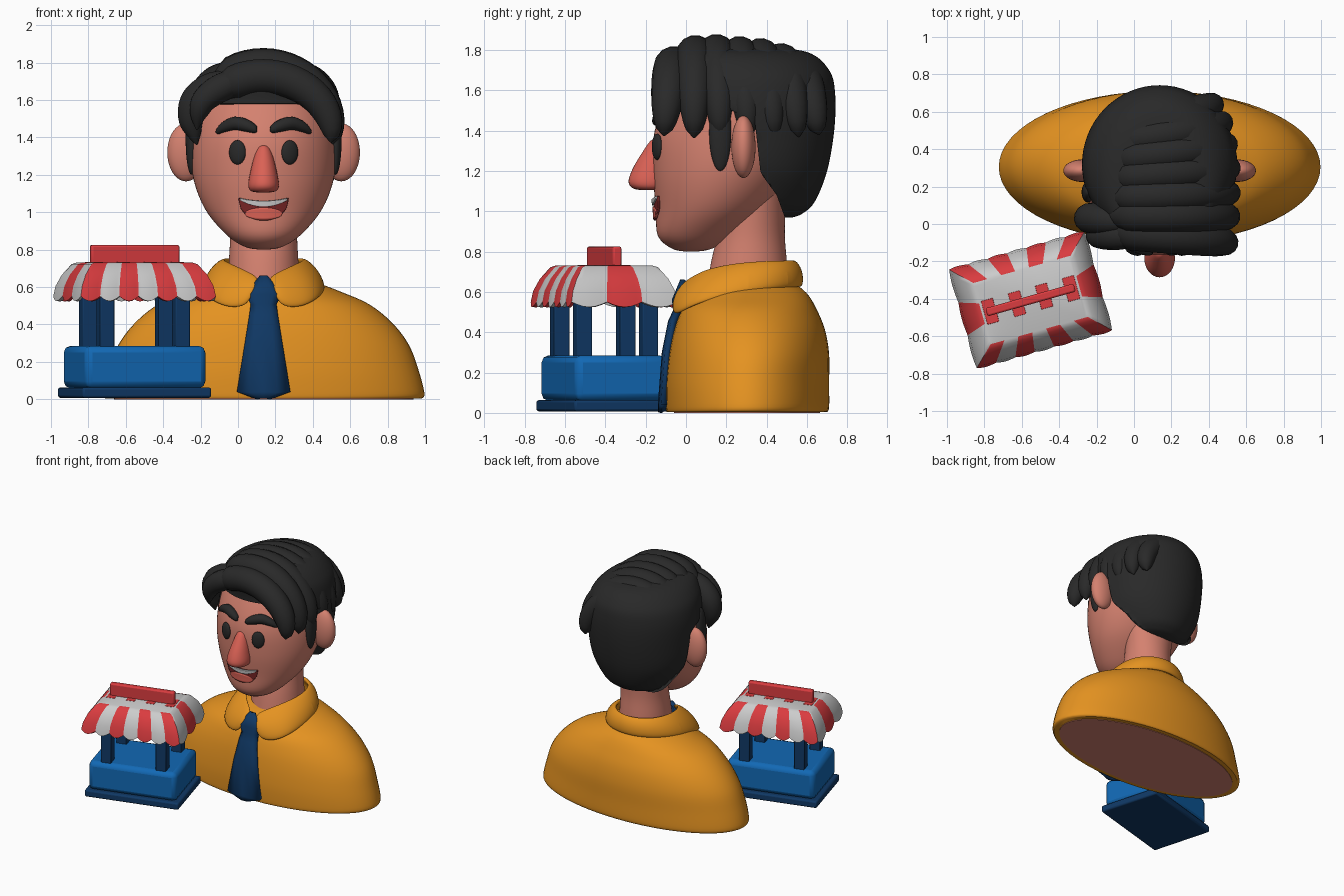
import bpy, bmesh, math
from mathutils import Matrix, Vector

if "Cube" in bpy.data.objects:
    bpy.data.objects.remove(bpy.data.objects["Cube"])

CX = 0.137  # symmetry line of the person


def material(name, *c):
    m = bpy.data.materials.new(name)
    m.diffuse_color = (*c, 1)
    m.use_nodes = True
    m.node_tree.nodes["Principled BSDF"].inputs["Base Color"].default_value = m.diffuse_color
    return m


SKIN = material("skin", .66, .22, .16)
ROSE = material("rose", .70, .12, .09)
ORANGE = material("orange", .78, .29, .015)
HAIR = material("hair", .022, .022, .022)
BLUE = material("blue", .006, .14, .46)
NAVY = material("navy", .005, .04, .13)
RED = material("red", .70, .045, .05)
WHITE = material("white", .68, .68, .68)
DARK = material("mouth_dark", .2, .02, .02)


def smooth(rows, k=5):
    """Catmull-Rom resampling of a short list of tuples."""
    out, n = [], len(rows)
    for i in range(n - 1):
        a, b, c, d = (Vector(rows[min(max(i + o, 0), n - 1)]) for o in (-1, 0, 1, 2))
        for j in range(k):
            t = j / k
            out.append(.5 * (2 * b + (c - a) * t + (2 * a - 5 * b + 4 * c - d) * t * t
                             + (3 * b - a - 3 * c + d) * t ** 3))
    return out + [Vector(rows[-1])]


def finish(ob, mats, angle=40):
    for m in mats:
        ob.data.materials.append(m)
    bpy.ops.object.select_all(action='DESELECT')
    ob.select_set(True)
    bpy.context.view_layer.objects.active = ob
    bpy.ops.object.shade_smooth_by_angle(angle=math.radians(angle))
    return ob


def grid(name, rows, mats, closed=False, caps=False, thick=0, subsurf=0):
    """Skin rows of points; optionally closed round, capped or thickened."""
    n = len(rows[0])
    faces = [(r * n + i, r * n + (i + 1) % n, (r + 1) * n + (i + 1) % n, (r + 1) * n + i)
             for r in range(len(rows) - 1) for i in range(n if closed else n - 1)]
    if caps:
        faces += [tuple(range(n)), tuple(range((len(rows) - 1) * n, len(rows) * n))]
    me = bpy.data.meshes.new(name)
    me.from_pydata([tuple(p) for r in rows for p in r], [], faces)
    bm = bmesh.new()
    bm.from_mesh(me)
    bmesh.ops.recalc_face_normals(bm, faces=bm.faces)
    bm.to_mesh(me)
    bm.free()
    ob = bpy.data.objects.new(name, me)
    bpy.context.collection.objects.link(ob)
    finish(ob, mats)
    if thick:
        s = ob.modifiers.new("thickness", 'SOLIDIFY')
        s.thickness, s.offset = thick, 0
    if subsurf:
        ob.modifiers.new("round", 'SUBSURF').levels = subsurf
    return ob


def loft(name, rows, mat, front_limit=None, n=64):
    """Stack of ellipses (z, half width, y front, y back); front can be cut flat."""
    rings = []
    for z, rx, y0, y1 in rows:
        lim = front_limit(z) if front_limit else -9
        rings.append([(CX + rx * math.cos(a),
                       max(lim, (y0 + y1) / 2 + (y1 - y0) / 2 * math.sin(a)), z)
                      for a in (2 * math.pi * i / n for i in range(n))])
    return grid(name, rings, [mat], closed=True, caps=True)


def tube(name, pts, mat):
    """Round strand through (x, y, z, radius) points."""
    cu = bpy.data.curves.new(name, 'CURVE')
    cu.dimensions, cu.bevel_depth, cu.bevel_resolution, cu.use_fill_caps = '3D', 1, 5, True
    sp = cu.splines.new('POLY')
    sp.points.add(len(pts) - 1)
    for p, q in zip(sp.points, pts):
        p.co, p.radius = (*q[:3], 1), max(q[3], .004)
    ob = bpy.data.objects.new(name, cu)
    bpy.context.collection.objects.link(ob)
    bpy.context.view_layer.objects.active = ob
    bpy.ops.object.select_all(action='DESELECT')
    ob.select_set(True)
    bpy.ops.object.convert(target='MESH')
    return finish(bpy.context.object, [mat], 60)


def ball(name, loc, size, mat, rot=0):
    bpy.ops.mesh.primitive_uv_sphere_add(segments=32, ring_count=20, location=loc, rotation=(0, 0, rot))
    ob = bpy.context.object
    ob.name, ob.scale = name, size
    return finish(ob, [mat])


def lookup(table, z):
    """Linear interpolation in rows whose first entry is z."""
    for a, b in zip(table, table[1:]):
        if z <= b[0]:
            t = max(0, (z - a[0]) / (b[0] - a[0]))
            return [p + (q - p) * t for p, q in zip(a, b)]
    return list(table[-1])


# torso with its skin coloured underside
loft("torso", smooth([(.004, .845, -.095, .70), (.03, .86, -.10, .71), (.15, .83, -.10, .71),
                      (.29, .777, -.085, .71), (.41, .686, -.06, .69), (.51, .56, -.02, .65),
                      (.58, .40, .05, .61), (.62, .296, .09, .57), (.66, .2, .12, .52)]), ORANGE)
loft("torso_underside", [(0, .80, -.06, .665), (.01, .80, -.06, .665)], SKIN)

# neck and head
loft("neck", smooth([(.6, .195, .10, .51), (.75, .185, .125, .50), (.9, .18, .16, .49), (1.1, .2, .2, .5)]), SKIN)
HEAD = smooth([(.80, .02, .0, .05), (.815, .10, -.07, .13), (.88, .20, -.14, .25), (1.02, .315, -.15, .42),
               (1.2, .38, -.165, .55), (1.4, .388, -.155, .62), (1.6, .36, -.07, .66),
               (1.73, .25, .03, .56), (1.78, .03, .25, .35)])
loft("head", HEAD, SKIN)


def face_y(x, z):
    _, rx, y0, y1 = lookup(HEAD, z)
    return (y0 + y1) / 2 - (y1 - y0) / 2 * math.sqrt(max(0, 1 - ((x - CX) / rx) ** 2))


# nose
loft("nose", smooth([(1.105, .03, -.22, -.14), (1.115, .07, -.265, -.10), (1.15, .082, -.285, -.08),
                     (1.22, .07, -.26, -.08), (1.31, .047, -.205, -.09), (1.35, .028, -.175, -.1),
                     (1.36, .005, -.15, -.12)]), ROSE, n=32)

# paired features: ears, eyes, brows, sideburns
for side, s in (("left", -1), ("right", 1)):
    ball(side + "_ear", (CX + s * .415, .285, 1.32), (.10, .06, .155), SKIN)
    x = CX + s * .14
    ball(side + "_eye", (x, face_y(x, 1.32) - .003, 1.32), (.047, .022, .065), HAIR, s * .38)
    brow = [(CX + s * d, face_y(CX + s * d, z) - .008, z, r) for d, z, r in
            ((.035, 1.44, .004), (.045, 1.442, .02), (.09, 1.462, .033), (.15, 1.475, .036),
             (.21, 1.455, .028), (.245, 1.43, .014), (.252, 1.425, .004))]
    tube(side + "_brow", smooth(brow, 4), HAIR)
    ball(side + "_sideburn", (CX + s * .385, .17, 1.39), (.032, .055, .19), HAIR)


# mouth: curved patches lying on the face
def patch(name, hw, top, bottom, lift, mat):
    rows = []
    for j in range(7):
        row = []
        for i in range(25):
            u = -1 + i / 12
            z = bottom(u) + (top(u) - bottom(u)) * j / 6
            row.append((CX + hw * u, face_y(CX + hw * u, z) - lift, z))
        rows.append(row)
    grid(name, rows, [mat], thick=.012)


def lip(u): return 1.06 + .015 * u * u
def jaw(u): return 1.068 - .113 * math.sqrt(max(0, 1 - u * u))


patch("mouth", .132, lip, jaw, .004, DARK)
patch("teeth", .125, lip, lambda u: 1.03 + .035 * u * u, .012, WHITE)
patch("tongue", .10, lambda u: .99 + .035 * math.sqrt(max(0, 1 - u * u)),
      lambda u: .993 - .033 * math.sqrt(max(0, 1 - u * u)), .010, ROSE)

# hair cap, cut flat in front of the ears and nape
LIMIT = [(.97, .49), (1.08, .45), (1.19, .37), (1.46, .34), (1.5, .22), (1.56, .1), (1.59, -.3)]
loft("hair_cap", smooth([(.97, .16, .2, .53), (.99, .23, .1, .58), (1.05, .30, .0, .64), (1.2, .385, -.08, .70),
                         (1.4, .412, -.11, .735), (1.58, .41, -.10, .74), (1.7, .37, -.11, .71),
                         (1.79, .26, -.07, .60), (1.82, .05, .2, .35)], 8),
     HAIR, lambda z: lookup(LIMIT, z)[1])

# swept strands: y left, y right, half width, height, thickness
for i, (yl, yr, w, h, r) in enumerate([
        (-.03, -.11, .345, .30, .095), (.05, .04, .355, .355, .095), (.14, .17, .36, .365, .09),
        (.24, .31, .36, .355, .09), (.33, .44, .345, .345, .09), (.42, .56, .32, .32, .09),
        (.50, .66, .27, .265, .09)]):
    pts = []
    for j in range(25):
        t = j / 24
        a = math.radians(150 - 160 * t)
        pts.append((CX + (w + .02 * t) * math.cos(a), yl + (yr - yl) * t, 1.425 + h * math.sin(a),
                    r * min(1, 4 * t + .15) * math.sqrt(max(0, 1 - t ** 5))))
    tube(f"hair_strand_{i + 1}", pts, HAIR)

# curled fringe on the left
tube("fringe_outer", smooth([(.03, 0, 1.73, .03), (-.12, .02, 1.68, .075), (-.22, .03, 1.60, .085),
                             (-.25, .03, 1.50, .07), (-.235, .03, 1.42, .04), (-.22, .03, 1.36, .004)]), HAIR)
tube("fringe_inner", smooth([(.1, -.05, 1.72, .04), (-.06, -.06, 1.68, .075), (-.17, -.065, 1.61, .07),
                             (-.21, -.06, 1.53, .05), (-.22, -.05, 1.44, .004)]), HAIR)

# folded collar, mirrored from back centre to front tip
TOP = [(0, .24, .755), (.17, .17, .755), (.225, 0, .75), (.17, -.17, .725), (.08, -.26, .685), (.012, -.31, .645)]
LOW = [(0, .28, .625), (.21, .21, .62), (.34, .01, .605), (.31, -.26, .545), (.21, -.35, .485), (.085, -.375, .49)]
MID = [tuple((p + q) / 2 * k for p, q, k in zip(a, b, (1.08, 1.08, 1.02))) for a, b in zip(TOP, LOW)]
grid("collar", [[(CX + s * x, .31 + y, z) for s, x, y, z in
                 [(-1, *p) for p in reversed(e)] + [(1, *p) for p in e[1:]]] for e in (TOP, MID, LOW)],
     [ORANGE], thick=.035, subsurf=3)

# necktie
TIE = [(.655, .015, -.015), (.56, .092, -.055), (.505, .065, -.05), (.45, .072, -.075),
       (.3, .097, -.105), (.04, .14, -.125), (.006, .03, -.125)]
grid("necktie", [[(CX + hw * u, y + .015 * u * u, z) for u in (-1, -.5, 0, .5, 1)] for z, hw, y in TIE],
     [NAVY], thick=.03)

# market stall, turned about its own centre
STALL = Matrix.Translation((-.553, -.406, 0)) @ Matrix.Rotation(math.radians(15.7), 4, 'Z')


def box(name, size, x, y, z0, mat, bevel):
    bpy.ops.mesh.primitive_cube_add(size=1)
    ob = bpy.context.object
    ob.name = name
    ob.data.transform(Matrix.Translation((x, y, z0 + size[2] / 2)) @ Matrix.Diagonal((*size, 1)))
    ob.matrix_world = STALL
    finish(ob, [mat])
    b = ob.modifiers.new("bevel", 'BEVEL')
    b.width, b.segments = bevel, 2


box("stall_plinth", (.716, .504, .055), 0, 0, .008, NAVY, .012)
box("stall_counter", (.672, .475, .225), 0, 0, .06, BLUE, .035)
for sx in (-1, 1):
    for sy in (-1, 1):
        box("stall_post", (.08, .08, .36), sx * .21, sy * .17, .27, NAVY, .006)
box("ridge_bar", (.49, .045, .115), 0, 0, .71, RED, .01)
for x in (-.225, -.075, .075, .225):
    box("roof_patch", (.065, .13, .01), x, 0, .724, RED, .002)

# striped scalloped awning: walk round the four sides stripe by stripe
K, cols = 6, []
corners = [(-1, -1, 7), (1, -1, 3), (1, 1, 7), (-1, 1, 3)]
for c, (u, v, count) in enumerate(corners):
    u2, v2, _ = corners[(c + 1) % 4]
    for i in range(count * K):
        t = i / (count * K)
        red = (i // K) % 2 == (0 if count == 7 else 1)
        cols.append((u + (u2 - u) * t, v + (v2 - v) * t, math.sin(math.pi * (i % K) / K), red))
PROFILE = [(.27, .17, .732, 0), (.295, .195, .722, 0), (.338, .236, .665, .3), (.365, .263, .605, .7),
           (.375, .273, .55, 1), (.355, .253, .548, 1), (.34, .24, .60, 0)]
awning = grid("awning", [[(u * (hw + .007 * k * s), v * (hd + .007 * k * s), z - .025 * k * s * (z < .58))
                          for u, v, s, _ in cols] for hw, hd, z, k in PROFILE],
              [WHITE, RED], closed=True, caps=True)
awning.matrix_world = STALL
n = len(cols)
for i, p in enumerate(awning.data.polygons):
    p.material_index = int(i < n * (len(PROFILE) - 1) and cols[i % n][3])
